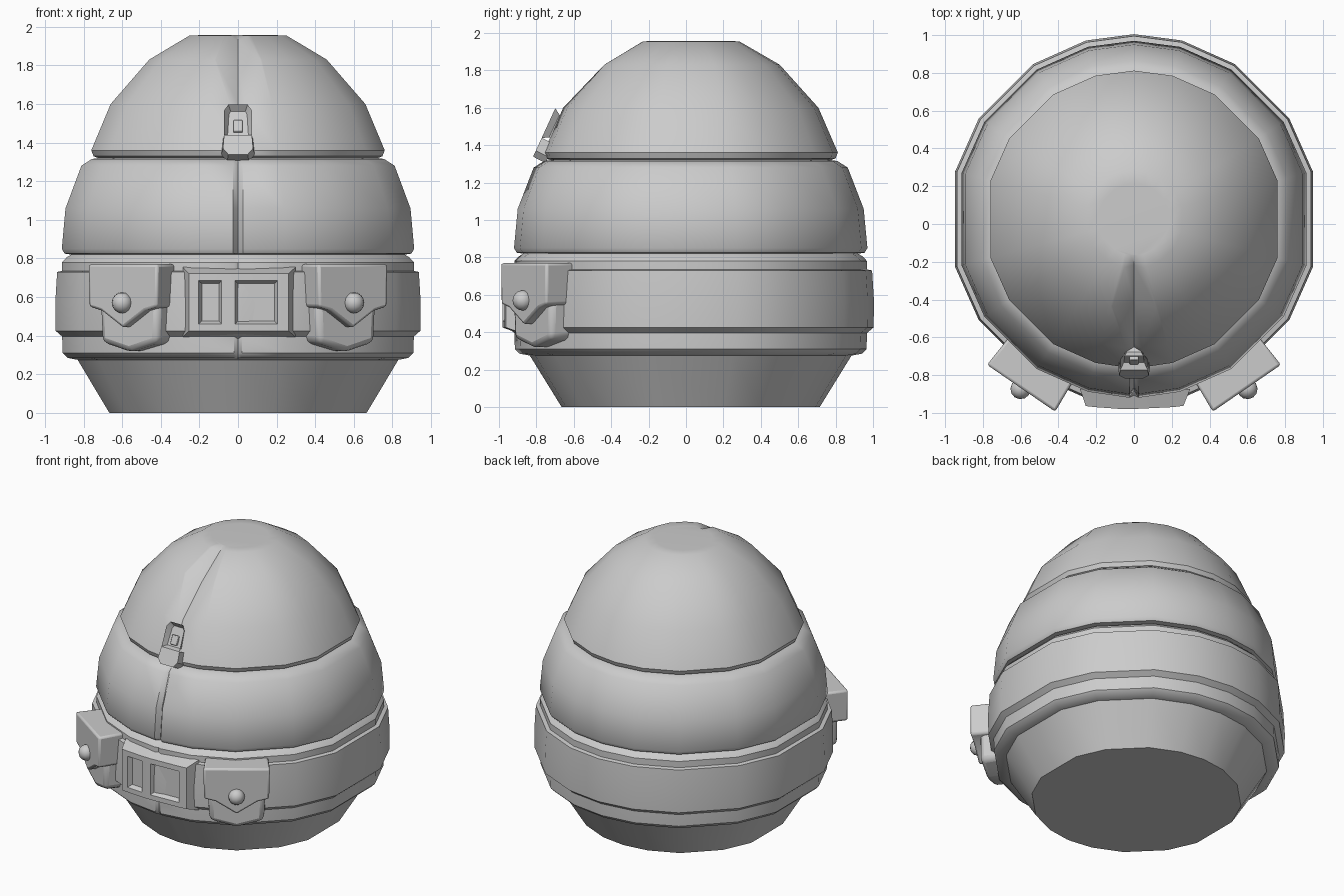
import bpy, bmesh
from math import radians, sin, cos, sqrt
from mathutils import Matrix, Vector

if "Cube" in bpy.data.objects:
    bpy.data.objects.remove(bpy.data.objects["Cube"])

grey = bpy.data.materials.new("plain_grey")
grey.use_nodes = True
grey.diffuse_color = (0.6, 0.6, 0.6, 1)
grey.node_tree.nodes["Principled BSDF"].inputs["Base Color"].default_value = (0.6, 0.6, 0.6, 1)

CENTRE_Y = 0.025
# Uneven spacing of the round outline, measured from the back
QUARTER = [15, 33, 57, 75]
HALF = QUARTER + [180 - a for a in reversed(QUARTER)]


def finish(name, bm, matrix=None, bevel=0, angle=40):
    bmesh.ops.recalc_face_normals(bm, faces=bm.faces)
    mesh = bpy.data.meshes.new(name)
    bm.to_mesh(mesh)
    bm.free()
    mesh.materials.append(grey)
    obj = bpy.data.objects.new(name, mesh)
    bpy.context.collection.objects.link(obj)
    if matrix:
        mesh.transform(matrix)
    if bevel:
        mod = obj.modifiers.new("soft_edges", "BEVEL")
        mod.width = bevel
        mod.segments = 2
        mod.limit_method = "ANGLE"
    bpy.ops.object.select_all(action="DESELECT")
    obj.select_set(True)
    bpy.context.view_layer.objects.active = obj
    bpy.ops.object.shade_smooth_by_angle(angle=radians(angle))
    return obj


def ring(bm, r, z, width, depth, drop):
    """One outline with a fold at the front of the given half width and depth."""
    side = [(r * sin(radians(a)), r * cos(radians(a))) for a in HALF]
    lip = -sqrt(r * r - width * width)
    pts = [(0, r, z)] + [(x, y, z) for x, y in side]
    pts += [(width, lip, z), (0, depth - r, z - drop), (-width, lip, z)]
    pts += [(-x, y, z) for x, y in reversed(side)]
    return [bm.verts.new((x, y + CENTRE_Y, z)) for x, y, z in pts]


def lathe(name, profile, capped=True):
    """Profile rows: radius, height, fold half width, fold depth, fold drop."""
    bm = bmesh.new()
    rings = [ring(bm, *row) for row in profile]
    n = len(rings[0])
    for a, b in zip(rings, rings[1:]):
        for i in range(n):
            j = (i + 1) % n
            bm.faces.new((a[i], a[j], b[j], b[i]))
    if capped:
        bm.faces.new(rings[0])
        bm.faces.new(rings[-1])
    return finish(name, bm)


def prism(name, outline, back, front, matrix, bevel, front_scale=1.0):
    """Extrudes an x-z outline along -y."""
    bm = bmesh.new()
    a = [bm.verts.new((x, -back, z)) for x, z in outline]
    b = [bm.verts.new((x * front_scale, -front, z)) for x, z in outline]
    bm.faces.new(a)
    bm.faces.new(b)
    for i in range(len(a)):
        j = (i + 1) % len(a)
        bm.faces.new((a[i], a[j], b[j], b[i]))
    return finish(name, bm, matrix, bevel)


def framed_plate(name, points, faces, holes, inset, depth, back, flare, matrix=None):
    """Plate facing -y with sloped recesses and flared sides."""
    bm = bmesh.new()
    verts = [bm.verts.new(p) for p in points]
    made = [bm.faces.new([verts[i] for i in f]) for f in faces]
    for f in made:
        f.normal_update()
        if f.normal.y > 0:
            f.normal_flip()
    mid = sum((v.co for v in verts), Vector()) / len(verts)
    rim = [e for e in bm.edges if e.is_boundary]
    for i in holes:
        bmesh.ops.inset_individual(bm, faces=[made[i]], thickness=inset, depth=-depth)
    new = bmesh.ops.extrude_edge_only(bm, edges=rim)["geom"]
    for v in [g for g in new if isinstance(g, bmesh.types.BMVert)]:
        v.co.x = mid.x + (v.co.x - mid.x) * flare[0]
        v.co.z = mid.z + (v.co.z - mid.z) * flare[1]
        v.co.y += back
    return finish(name, bm, matrix, angle=25)


# Egg-shaped body: bowl, lip, padded middle and hooded dome
lathe("body", [
    (0.69, 0, 0.02, 0, 0),
    (0.86, 0.275, 0.02, 0, 0),
    (0.915, 0.285, 0.02, 0.01, 0),
    (0.94, 0.31, 0.02, 0.015, 0),
    (0.943, 0.39, 0.02, 0.015, 0),
    (0.943, 0.78, 0.02, 0.01, 0),
    (0.92, 0.805, 0.02, 0.01, 0),
    (0.895, 0.82, 0.02, 0, 0),
    (0.93, 0.825, 0.025, 0.03, 0),
    (0.945, 0.85, 0.025, 0.035, 0),
    (0.925, 1.06, 0.025, 0.035, 0),
    (0.84, 1.28, 0.025, 0.03, 0),
    (0.785, 1.315, 0.025, 0.02, 0),
    (0.75, 1.32, 0.025, 0, 0),
    (0.775, 1.33, 0.025, 0.01, 0),
    (0.787, 1.36, 0.025, 0.02, 0),
    (0.683, 1.6, 0.04, 0.03, 0),
    (0.476, 1.83, 0.115, 0.04, 0.04),
    (0.26, 1.955, 0.05, 0.02, 0.03),
    (0.19, 1.957, 0.02, 0, 0),
])

# Belt band
lathe("belt", [
    (0.93, 0.385, 0.02, 0, 0),
    (0.978, 0.425, 0.02, 0, 0),
    (0.98, 0.57, 0.02, 0, 0),
    (0.97, 0.73, 0.02, 0, 0),
    (0.93, 0.738, 0.02, 0, 0),
], capped=False)

# Buckle with two recessed windows
xs = [-0.255, -0.205, -0.085, -0.015, 0.205, 0.262]
zs = [0.425, 0.46, 0.685, 0.722]
cols = len(xs)
grid = [(x, 0.25 * x * x - 0.98, z) for z in zs for x in xs]
cells = [(r * cols + c, r * cols + c + 1, (r + 1) * cols + c + 1, (r + 1) * cols + c)
         for r in range(len(zs) - 1) for c in range(cols - 1)]
framed_plate("buckle", grid, cells, [cols, cols + 2], 0.022, 0.03, 0.09, (1.13, 1.22))

# Belt pouches, each a bag, a pointed flap and a stud
for side, sign in (("left", 1), ("right", -1)):
    turn = Matrix.Rotation(radians(34.5 * sign), 4, "Z")
    bag = [(-0.2, 0.62), (-0.185, 0.365), (0, 0.315), (0.185, 0.365), (0.2, 0.62)]
    prism(side + "_pouch_bag", bag, 0.82, 1.0, turn, 0.03, 0.95)
    flap = [(-0.205, 0.77), (-0.2, 0.55), (-0.13, 0.53), (0, 0.44),
            (0.13, 0.53), (0.2, 0.55), (0.205, 0.77)]
    prism(side + "_pouch_flap", flap, 0.85, 1.055, turn, 0.014, 1.07)
    bm = bmesh.new()
    bmesh.ops.create_uvsphere(bm, u_segments=12, v_segments=8, radius=0.054)
    finish(side + "_pouch_stud", bm, turn @ Matrix.Translation((0, -1.06, 0.57)))

# Zip pull lying on the dome
lean = Matrix.Translation((0, -0.755, 1.475)) @ Matrix.Rotation(radians(-24.6), 4, "X")
half = [(0.05, -0.15), (0.078, -0.115), (0.072, -0.04), (0.072, 0.1), (0.05, 0.135)]
tab = [(x, 0, z) for x, z in half] + [(-x, 0, z) for x, z in reversed(half)]
framed_plate("zip_pull", tab, [(0, 1, 2, 7, 8, 9), (2, 3, 4, 5, 6, 7)], [1],
             0.026, 0.035, 0.075, (1.12, 1.03), lean)
knob = [(-0.024, -0.01), (0.024, -0.01), (0.024, 0.055), (-0.024, 0.055)]
prism("zip_knob", knob, -0.05, -0.015, lean, 0.006)
